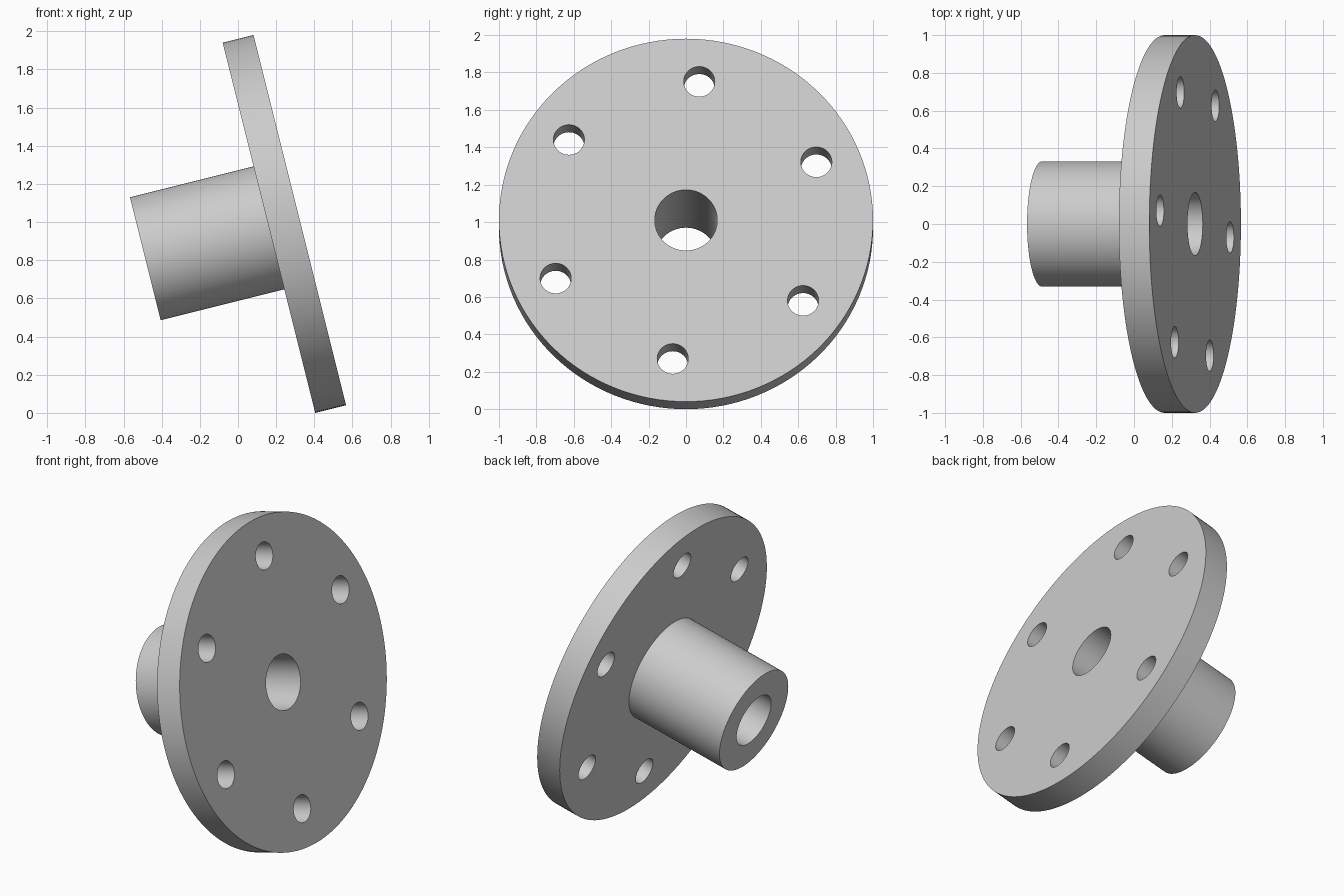
import bpy
import bmesh
import math
from mathutils import Matrix, Vector

cube = bpy.data.objects.get("Cube")
if cube:
    bpy.data.objects.remove(cube, do_unlink=True)

# Dimensions along and around the tilted axis
FLANGE_R, HUB_R, BORE_R = 1.0, 0.332, 0.167
THICK, LENGTH = 0.166, 0.834
BOLT_R, BOLT_CIRCLE, BOLT_COUNT = 0.083, 0.767, 6
BOLT_START = math.radians(24.7)
TILT = math.atan(0.25)
SEGMENTS = 128

grey = bpy.data.materials.new("light grey metal")
grey.use_nodes = True
colour = (0.6, 0.6, 0.6, 1)
grey.diffuse_color = colour
grey.node_tree.nodes["Principled BSDF"].inputs["Base Color"].default_value = colour


def make_object(name, bm):
    bmesh.ops.recalc_face_normals(bm, faces=bm.faces)
    mesh = bpy.data.meshes.new(name)
    bm.to_mesh(mesh)
    bm.free()
    mesh.materials.append(grey)
    obj = bpy.data.objects.new(name, mesh)
    bpy.context.collection.objects.link(obj)
    return obj


# Flange, hub and bore: one closed profile turned about the z axis
profile = [(BORE_R, 0), (FLANGE_R, 0), (FLANGE_R, -THICK),
           (HUB_R, -THICK), (HUB_R, -LENGTH), (BORE_R, -LENGTH)]
bm = bmesh.new()
verts = [bm.verts.new((r, 0, z)) for r, z in profile]
edges = [bm.edges.new((verts[i - 1], verts[i])) for i in range(len(verts))]
bmesh.ops.spin(bm, geom=verts + edges, cent=(0, 0, 0), axis=(0, 0, 1),
               angle=math.tau, steps=SEGMENTS, use_merge=True)
bmesh.ops.remove_doubles(bm, verts=bm.verts, dist=1e-5)
body = make_object("flanged_hub", bm)

# Bolt holes: a ring of cylinders cut through the flange
bm = bmesh.new()
for i in range(BOLT_COUNT):
    a = BOLT_START + i * math.tau / BOLT_COUNT
    place = Vector((-BOLT_CIRCLE * math.sin(a), BOLT_CIRCLE * math.cos(a), -THICK / 2))
    bmesh.ops.create_cone(bm, cap_ends=True, segments=48, radius1=BOLT_R,
                          radius2=BOLT_R, depth=THICK * 2,
                          matrix=Matrix.Translation(place))
cutter = make_object("bolt_hole_cutter", bm)
cutter.hide_render = True

bpy.ops.object.select_all(action='DESELECT')
body.select_set(True)
bpy.context.view_layer.objects.active = body
cut = body.modifiers.new("bolt_holes", 'BOOLEAN')
cut.operation = 'DIFFERENCE'
cut.solver = 'EXACT'
cut.object = cutter
bpy.ops.object.modifier_apply(modifier=cut.name)
bpy.data.objects.remove(cutter, do_unlink=True)

# Tilt the axis, then rest the rim on the ground and centre it
s, c = math.sin(TILT), math.cos(TILT)
centre = Vector(((LENGTH * c + (HUB_R - FLANGE_R) * s) / 2, 0,
                 FLANGE_R * c + THICK * s))
body.data.transform(Matrix.Translation(centre)
                    @ Matrix.Rotation(math.pi / 2 - TILT, 4, 'Y'))
bpy.ops.object.shade_smooth_by_angle(angle=math.radians(30))
